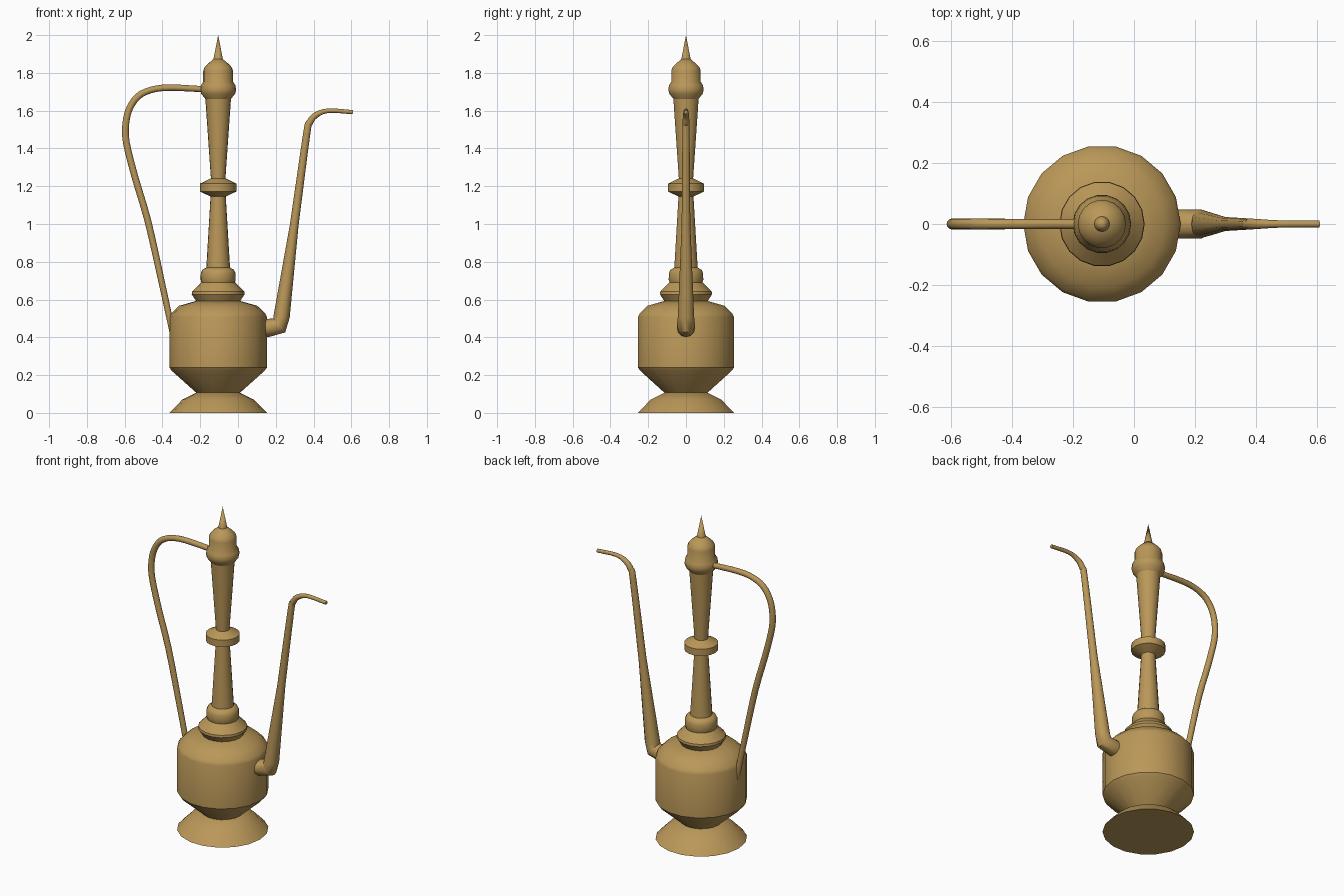
import bpy, bmesh, math
from mathutils import Vector

if "Cube" in bpy.data.objects:
    bpy.data.objects.remove(bpy.data.objects["Cube"])

CX = -0.105          # axis of the turned body
SIDES = 18

brass = bpy.data.materials.new("aged brass")
brass.diffuse_color = (0.49, 0.31, 0.098, 1)
brass.use_nodes = True
brass.node_tree.nodes["Principled BSDF"].inputs["Base Color"].default_value = brass.diffuse_color


def skin(name, rings, angle=35):
    """Join rings of points (or single-point tips) into one closed mesh object."""
    bm = bmesh.new()
    loops = [[bm.verts.new(p) for p in ring] for ring in rings]
    for a, b in zip(loops, loops[1:]):
        n = max(len(a), len(b))
        for i in range(n):
            j = (i + 1) % n
            if len(b) == 1:
                bm.faces.new((a[i], a[j], b[0]))
            else:
                bm.faces.new((a[i], a[j], b[j], b[i]))
    for ring in (loops[0], loops[-1]):
        if len(ring) > 2:
            bm.faces.new(ring)
    bmesh.ops.recalc_face_normals(bm, faces=bm.faces)
    mesh = bpy.data.meshes.new(name)
    bm.to_mesh(mesh)
    bm.free()
    mesh.materials.append(brass)
    obj = bpy.data.objects.new(name, mesh)
    bpy.context.collection.objects.link(obj)
    bpy.ops.object.select_all(action='DESELECT')
    obj.select_set(True)
    bpy.context.view_layer.objects.active = obj
    bpy.ops.object.shade_smooth_by_angle(angle=math.radians(angle))
    return obj


def lathe(name, profile, angle=35):
    """Turn a (radius, height) profile around the body axis."""
    rings = []
    for r, z in profile:
        if r == 0:
            rings.append([(CX, 0, z)])
        else:
            rings.append([(CX + r * math.cos(math.tau * i / SIDES),
                           r * math.sin(math.tau * i / SIDES), z) for i in range(SIDES)])
    return skin(name, rings, angle)


def smooth_path(pts, steps=3):
    """Catmull-Rom interpolation of (x, z, radius) points."""
    p = [Vector(q) for q in pts]
    p = [2 * p[0] - p[1]] + p + [2 * p[-1] - p[-2]]
    out = []
    for a, b, c, d in zip(p, p[1:], p[2:], p[3:]):
        for k in range(steps):
            t = k / steps
            out.append(0.5 * (2 * b + (c - a) * t + (2 * a - 5 * b + 4 * c - d) * t * t
                              + (3 * b - a - 3 * c + d) * t ** 3))
    return out + [p[-2]]


def tube(name, path, sides=12):
    """Sweep a circle along an (x, z, radius) path in the xz plane."""
    rings = []
    for i, (x, z, r) in enumerate(path):
        a, b = path[max(i - 1, 0)], path[min(i + 1, len(path) - 1)]
        t = Vector((b[0] - a[0], b[1] - a[1])).normalized()
        rings.append([(x - t.y * r * math.cos(u), r * math.sin(u), z + t.x * r * math.cos(u))
                      for u in (math.tau * k / sides for k in range(sides))])
    return skin(name, rings, 45)


# Turned parts, bottom to top
lathe("foot", [(0.258, 0), (0.19, 0.07), (0.116, 0.107)])
lathe("belly", [(0.116, 0.107), (0.245, 0.222), (0.258, 0.24), (0.258, 0.508),
                (0.25, 0.525), (0.207, 0.567), (0.118, 0.592)])
lathe("shoulder_ring", [(0.115, 0.59), (0.14, 0.628), (0.138, 0.642), (0.09, 0.69)])
lathe("neck_collar", [(0.088, 0.688), (0.093, 0.705), (0.092, 0.74), (0.084, 0.757), (0.062, 0.77)])
lathe("lower_neck", [(0.063, 0.765), (0.04, 1.15)])
lathe("neck_disc", [(0.04, 1.145), (0.096, 1.172), (0.096, 1.214), (0.04, 1.241)], 25)
lathe("upper_neck", [(0.038, 1.235), (0.068, 1.665)])
lathe("lid", [(0.062, 1.655), (0.09, 1.69), (0.095, 1.71), (0.091, 1.735), (0.079, 1.753),
              (0.079, 1.81), (0.073, 1.828), (0.058, 1.845), (0.025, 1.873)], 45)
lathe("finial", [(0.026, 1.868), (0, 2.0)])

# Handle, from the belly up and over to the lid
tube("handle", smooth_path([
    (-0.345, 0.42, 0.016), (-0.41, 0.72, 0.017), (-0.478, 1.02, 0.018), (-0.545, 1.247, 0.018),
    (-0.591, 1.43, 0.018), (-0.594, 1.53, 0.018), (-0.575, 1.61, 0.018), (-0.53, 1.675, 0.018),
    (-0.46, 1.71, 0.017), (-0.36, 1.722, 0.017), (-0.17, 1.713, 0.016)]))

# Spout, with a sharp elbow at the belly and a curved tip
tube("spout", [(0.10, 0.45, 0.048), (0.16, 0.45, 0.048), (0.219, 0.463, 0.048),
               (0.231, 0.51, 0.043)]
     + smooth_path([(0.298, 0.997, 0.023), (0.364, 1.48, 0.019), (0.379, 1.535, 0.018),
                    (0.41, 1.575, 0.016), (0.478, 1.6, 0.012), (0.608, 1.592, 0.011)]))
